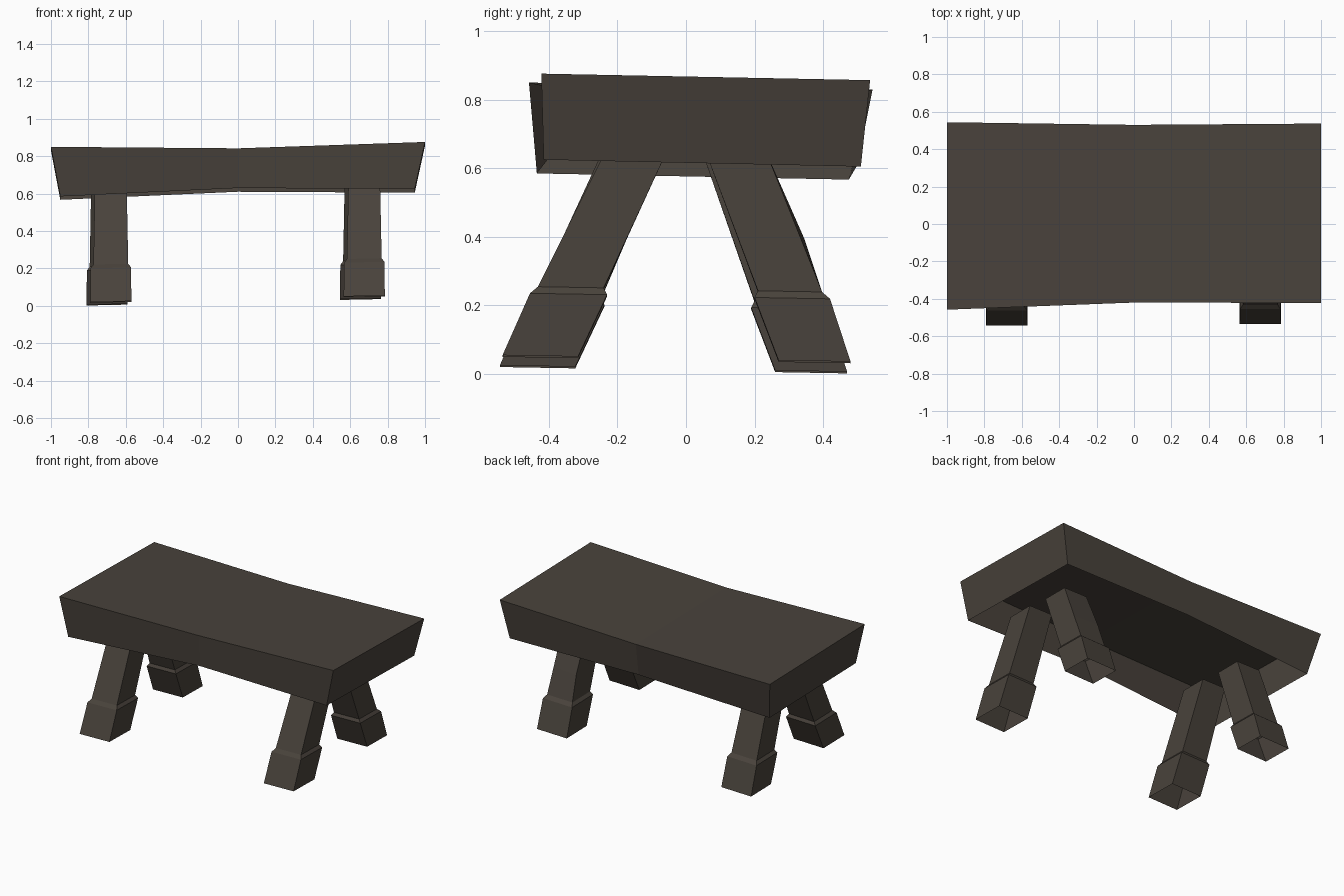
import bpy

if "Cube" in bpy.data.objects:
    bpy.data.objects.remove(bpy.data.objects["Cube"])

# one dark brown wood colour
wood = bpy.data.materials.new("dark brown wood")
wood.diffuse_color = (0.066, 0.055, 0.044, 1)
wood.use_nodes = True
wood.node_tree.nodes["Principled BSDF"].inputs["Base Color"].default_value = wood.diffuse_color


def make(name, verts, faces):
    me = bpy.data.meshes.new(name)
    me.from_pydata(verts, [], faces)
    me.materials.append(wood)
    me.update()
    return bpy.data.objects.new(name, me)


def add(ob):
    bpy.context.collection.objects.link(ob)
    return ob


def tube(rings):
    """Faces joining successive rings of equal size, left open at both ends."""
    n = len(rings[0])
    verts = [v for r in rings for v in r]
    faces = []
    for k in range(len(rings) - 1):
        for i in range(n):
            j = (i + 1) % n
            faces.append((k * n + i, k * n + j, (k + 1) * n + j, (k + 1) * n + i))
    return verts, faces


# Seat: slightly sagging, uneven slab, hollow and open underneath
bottom = [(-0.95, -0.435, 0.585), (0, -0.40, 0.63), (0.945, -0.415, 0.625),
          (0.945, 0.51, 0.605), (0, 0.50, 0.61), (-0.95, 0.475, 0.567)]
top = [(-1, -0.458, 0.85), (0, -0.42, 0.842), (1, -0.422, 0.876),
       (1, 0.537, 0.857), (0, 0.53, 0.825), (-1, 0.544, 0.83)]
v, f = tube([bottom, top])
f += [(6, 7, 10, 11), (7, 8, 9, 10)]
add(make("seat", v, f))


def tilt(x, y):
    return 0.022 * x - 0.018 * y


# Leg sections from foot to top: (y front, y back, z, half width in x)
FRONT = [(-0.535, -0.315, 0.028, 0.110), (-0.455, -0.23, 0.21, 0.108),
         (-0.432, -0.24, 0.23, 0.093), (-0.24, -0.06, 0.64, 0.085)]
BACK = [(0.27, 0.48, 0.028, 0.110), (0.20, 0.42, 0.21, 0.108),
        (0.21, 0.397, 0.23, 0.093), (0.06, 0.237, 0.64, 0.085)]


def leg(name, sections, cx, dy, kink=False):
    rings = []
    for i, (y0, y1, z, w) in enumerate(sections):
        y0, y1 = y0 + dy, y1 + dy
        c = [(cx - w, y0), (cx + w, y0), (cx + w, y1), (cx - w, y1)]
        k = 0 if i == 3 else 1
        rings.append([(x, y, z + k * tilt(x, y)) for x, y in c])
    if kink:
        # dented edge part way up one leg
        a, b = rings[2], rings[3]
        mid = [tuple(p + (q - p) * 0.4 for p, q in zip(u, t)) for u, t in zip(a, b)]
        x, y, z = mid[3]
        mid[3] = (x + 0.005, y + 0.011, z)
        rings.insert(3, mid)
    add(make(name, *tube(rings)))


leg("front_right_leg", FRONT, 0.675, 0)
leg("back_right_leg", BACK, 0.655, 0, kink=True)
leg("front_left_leg", FRONT, -0.68, -0.008)
leg("back_left_leg", BACK, -0.70, -0.01)
